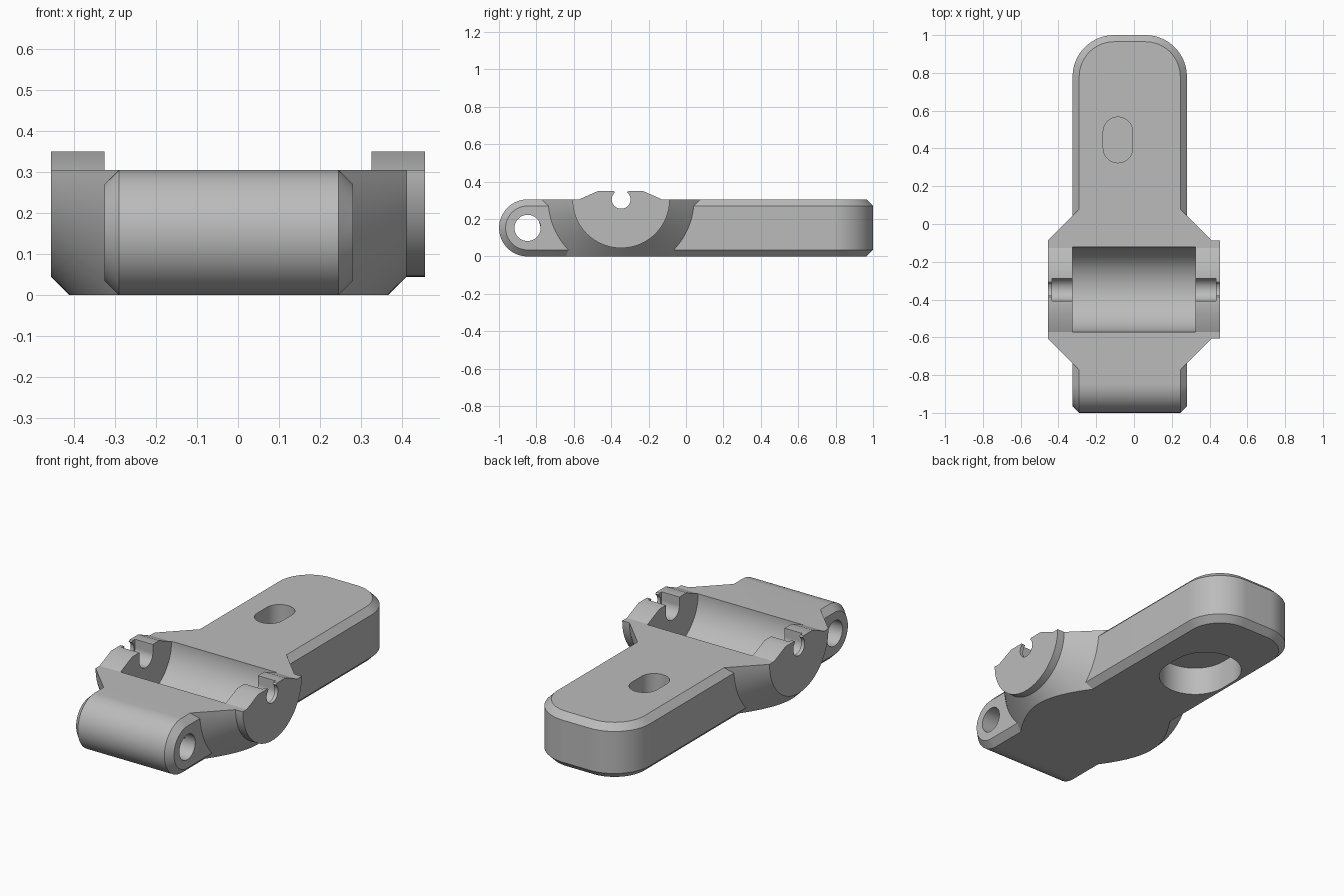
import bpy, bmesh
from math import sin, cos, radians

if "Cube" in bpy.data.objects:
    bpy.data.objects.remove(bpy.data.objects["Cube"])

grey = bpy.data.materials.new("plain grey")
grey.use_nodes = True
COLOUR = (0.5, 0.5, 0.5, 1)
grey.diffuse_color = COLOUR
grey.node_tree.nodes["Principled BSDF"].inputs["Base Color"].default_value = COLOUR

H = 0.305                      # body height
MID, HALF = -0.0225, 0.3025    # body centre and half width in x
LOW_X, HIGH_X = MID - HALF, MID + HALF
BEVEL = 0.035
HUB_Y, HUB_Z = -0.347, H       # hub axis
PIN_Y, PIN_Z = -0.847, H / 2   # front pin axis
SLOT_X, SLOT_Y = -0.085, 0.445
EAR_IN, EAR_OUT, EAR_TOP = 0.325, 0.455, 0.35


def arc(cx, cy, r, start, end, steps=24):
    angles = [radians(start + (end - start) * i / steps) for i in range(steps + 1)]
    return [(cx + r * cos(a), cy + r * sin(a)) for a in angles]


def loft(name, rings, cut_below_ground=False):
    """Skin equal-length rings of points and cap both ends."""
    bm = bmesh.new()
    loops = [[bm.verts.new(p) for p in ring] for ring in rings]
    n = len(loops[0])
    for a, b in zip(loops, loops[1:]):
        for i in range(n):
            j = (i + 1) % n
            bm.faces.new((a[i], a[j], b[j], b[i]))
    bm.faces.new(loops[0][::-1])
    bm.faces.new(loops[-1])
    if cut_below_ground:
        geom = bm.verts[:] + bm.edges[:] + bm.faces[:]
        cut = bmesh.ops.bisect_plane(bm, geom=geom, plane_co=(0, 0, 0),
                                     plane_no=(0, 0, -1), clear_outer=True)
        rim = [e for e in cut["geom_cut"] if isinstance(e, bmesh.types.BMEdge)]
        bmesh.ops.edgeloop_fill(bm, edges=rim)
    bmesh.ops.recalc_face_normals(bm, faces=bm.faces[:])
    mesh = bpy.data.meshes.new(name)
    bm.to_mesh(mesh)
    bm.free()
    mesh.materials.append(grey)
    obj = bpy.data.objects.new(name, mesh)
    bpy.context.collection.objects.link(obj)
    return obj


def along_x(name, profile, x0, x1):
    return loft(name, [[(x, y, z) for y, z in profile] for x in (x0, x1)])


def along_z(name, profile, z0, z1):
    return loft(name, [[(x, y, z) for x, y in profile] for z in (z0, z1)])


def rod(name, y, z, r, x0, x1):
    return along_x(name, arc(y, z, r, 2.5, 362.5, 72)[:-1], x0, x1)


def carve(target, cutter):
    """Cut with the first solver that gives a result, then drop the cutter."""
    mod = target.modifiers.new("carve", 'BOOLEAN')
    mod.operation, mod.object = 'DIFFERENCE', cutter
    for solver in ('EXACT', 'MANIFOLD', 'FLOAT'):
        mod.solver = solver
        bpy.context.view_layer.update()
        deps = bpy.context.evaluated_depsgraph_get()
        result = bpy.data.meshes.new_from_object(target.evaluated_get(deps),
                                                 depsgraph=deps)
        if len(result.polygons) > 0:
            target.data = result
            break
    target.modifiers.remove(mod)
    bpy.data.objects.remove(cutter)


# Hub: half of a double cone, with a short cylinder on its left end
def hub_ring(x, r):
    return [(x, y, z) for y, z in arc(HUB_Y, HUB_Z, r, 180, 360, 48)]


hub = loft("hub", [hub_ring(x, r) for x, r in
                   ((-0.455, 0.26), (-0.26, 0.455), (0.215, 0.455),
                    (0.41, 0.26), (0.455, 0.26))], cut_below_ground=True)
carve(hub, rod("trough", HUB_Y, HUB_Z, 0.225, -EAR_IN, EAR_IN))


# Front barrel: rounded nose with bevelled ends and a pin hole
def nose_ring(x, inset):
    nose = arc(PIN_Y, PIN_Z, H / 2 - inset, 90, 270, 40)
    return [(x, y, z) for y, z in nose + [(-0.6, inset), (-0.6, H - inset)]]


barrel = loft("front_barrel", [nose_ring(LOW_X, BEVEL), nose_ring(LOW_X + BEVEL, 0),
                               nose_ring(HIGH_X - BEVEL, 0), nose_ring(HIGH_X, BEVEL)])
carve(barrel, rod("pin_hole", PIN_Y, PIN_Z, 0.07, -0.6, 0.6))


# Rear plate: rounded corners, bevelled above and below
def plate_ring(z, inset):
    r, w = 0.22, HALF - 0.22
    pts = (arc(MID + w, 0.78, r - inset, 0, 90) + arc(MID - w, 0.78, r - inset, 90, 180)
           + [(LOW_X + inset, -0.09), (HIGH_X - inset, -0.09)])
    return [(x, y, z) for x, y in pts]


plate = loft("rear_plate", [plate_ring(0, BEVEL), plate_ring(BEVEL, 0),
                            plate_ring(H - BEVEL, 0), plate_ring(H, BEVEL)])


# Screw slot above and wider recess below, parted by a thin web
def oblong(r, half_run=0.043):
    return (arc(SLOT_X, SLOT_Y + half_run, r, 0, 180)
            + arc(SLOT_X, SLOT_Y - half_run, r, 180, 360))


carve(plate, along_z("screw_slot", oblong(0.078), 0.18, 0.5))
carve(plate, along_z("screw_recess", oblong(0.19), -0.2, 0.16))

# Raised ears, with axle slots: wide inside, narrow-necked through the outer wall
ear_profile = [(-0.572, H), (-0.128, H), (-0.23, EAR_TOP), (-0.47, EAR_TOP)]
wide = (arc(HUB_Y, HUB_Z, 0.06, 180, 360)[1:-1]
        + [(HUB_Y + 0.06, 0.5), (HUB_Y - 0.06, 0.5)])
keyhole = arc(HUB_Y, HUB_Z, 0.05, 130, 410, 40) + [
    (HUB_Y + 0.046, 0.355), (HUB_Y + 0.046, 0.5),
    (HUB_Y - 0.046, 0.5), (HUB_Y - 0.046, 0.355)]
for side, name in ((-1, "right_ear"), (1, "left_ear")):
    ear = along_x(name, ear_profile, side * EAR_IN, side * EAR_OUT)
    for part in (hub, ear):
        carve(part, along_x("wide_slot", wide, side * 0.3, side * 0.435))
        carve(part, along_x("keyhole", keyhole, side * 0.42, side * 0.5))

# Smooth curved faces, keep edges crisp
bpy.ops.object.select_all(action='DESELECT')
for obj in bpy.context.collection.objects:
    if obj.type == 'MESH':
        obj.select_set(True)
        bpy.context.view_layer.objects.active = obj
bpy.ops.object.shade_smooth_by_angle(angle=radians(25))
